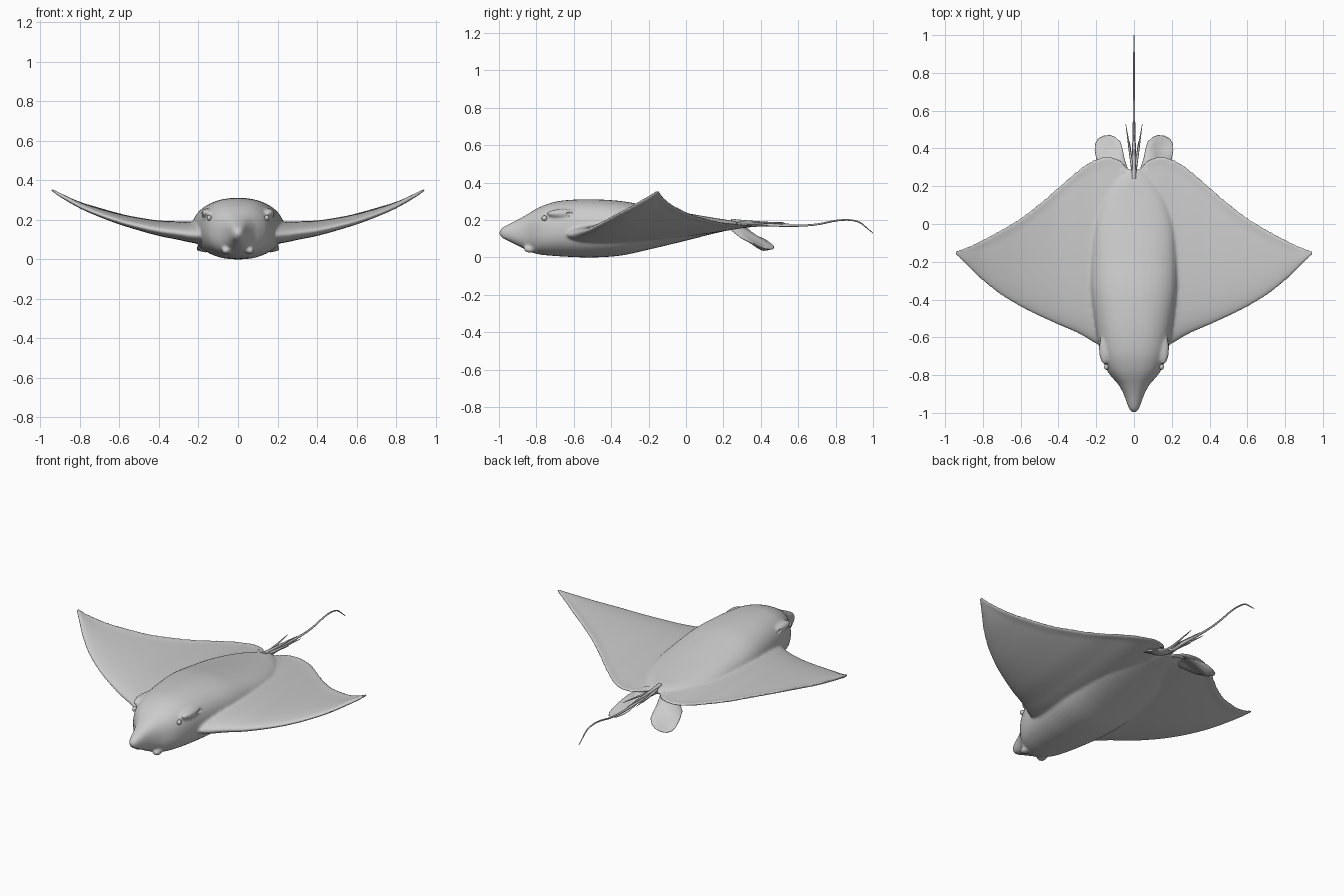
import bpy, bmesh, math
from mathutils import Vector

if "Cube" in bpy.data.objects:
    bpy.data.objects.remove(bpy.data.objects["Cube"])

grey = bpy.data.materials.new("ray_grey")
grey.diffuse_color = (0.6, 0.6, 0.6, 1)
grey.use_nodes = True
grey.node_tree.nodes["Principled BSDF"].inputs["Base Color"].default_value = grey.diffuse_color


def table_at(table, t):
    """Smooth interpolation of rows (key, values...) at key t."""
    n = len(table)
    t = max(table[0][0], min(table[-1][0], t))
    i = max(k for k in range(n - 1) if table[k][0] <= t)
    a, b = table[i], table[i + 1]
    p, q = table[max(i - 1, 0)], table[min(i + 2, n - 1)]
    h = b[0] - a[0]
    u = (t - a[0]) / h
    out = []
    for j in range(1, len(a)):
        ma = (b[j] - p[j]) / (b[0] - p[0]) * h
        mb = (q[j] - a[j]) / (q[0] - a[0]) * h
        out.append((2*u**3 - 3*u*u + 1) * a[j] + (u**3 - 2*u*u + u) * ma
                   + (3*u*u - 2*u**3) * b[j] + (u**3 - u*u) * mb)
    return out


def loft(bm, rings):
    """Skin a list of equal point rings and cap both ends."""
    vs = [[bm.verts.new(p) for p in r] for r in rings]
    n = len(vs[0])
    for a, b in zip(vs, vs[1:]):
        for i in range(n):
            bm.faces.new((a[i], a[(i + 1) % n], b[(i + 1) % n], b[i]))
    bm.faces.new(vs[0][::-1])
    bm.faces.new(vs[-1])


def make(name, bm):
    bmesh.ops.recalc_face_normals(bm, faces=bm.faces)
    for f in bm.faces:
        f.smooth = True
    me = bpy.data.meshes.new(name)
    bm.to_mesh(me)
    bm.free()
    me.materials.append(grey)
    ob = bpy.data.objects.new(name, me)
    bpy.context.collection.objects.link(ob)
    return ob


def ellipsoid(bm, centre, radii):
    r = bmesh.ops.create_uvsphere(bm, u_segments=20, v_segments=12, radius=1)
    for v in r["verts"]:
        v.co = Vector(centre) + Vector(a * b for a, b in zip(v.co, radii))


def tube(name, pts, mirror=False):
    """Tapered smooth tube through (x, y, z, radius) points."""
    cu = bpy.data.curves.new(name, "CURVE")
    cu.dimensions = "3D"
    cu.bevel_depth = 1
    cu.bevel_resolution = 2
    cu.resolution_u = 8
    cu.use_fill_caps = True
    sp = cu.splines.new("NURBS")
    sp.points.add(len(pts) - 1)
    for p, (x, y, z, r) in zip(sp.points, pts):
        p.co = (x, y, z, 1)
        p.radius = r
    sp.use_endpoint_u = True
    sp.order_u = 3
    cu.materials.append(grey)
    ob = bpy.data.objects.new(name, cu)
    bpy.context.collection.objects.link(ob)
    if mirror:
        ob.modifiers.new("mirror", "MIRROR")


# Head and trunk: y, half width, bottom z, top z
TRUNK = [(-1.0, .008, .122, .14), (-.985, .023, .105, .158), (-.95, .037, .088, .177),
         (-.90, .055, .063, .202), (-.85, .083, .038, .23), (-.81, .118, .022, .255),
         (-.77, .146, .014, .275), (-.70, .172, .008, .298), (-.62, .19, .003, .308),
         (-.50, .21, 0, .311), (-.35, .23, .01, .302), (-.20, .23, .042, .276),
         (0, .21, .09, .238), (.15, .15, .128, .212), (.24, .08, .148, .198),
         (.29, .03, .16, .185)]
bm = bmesh.new()
rings = []
for k in range(66):
    y = -1 + 1.29 * k / 65
    hw, lo, hi = table_at(TRUNK, y)
    e = 2 / 2.35
    ring = []
    for i in range(40):
        a = 2 * math.pi * i / 40
        c, s = math.cos(a), math.sin(a)
        ring.append((hw * math.copysign(abs(c)**e, c), y,
                     (lo + hi) / 2 + (hi - lo) / 2 * math.copysign(abs(s)**e, s)))
    rings.append(ring)
loft(bm, rings)

# Wings: x, leading y, trailing y, leading z, trailing z, thickness
WING = [(0, -.62, .28, .13, .175, .13), (.03, -.62, .295, .13, .172, .13),
        (.07, -.63, .34, .13, .17, .125), (.14, -.645, .36, .125, .168, .12),
        (.20, -.635, .348, .122, .167, .108), (.25, -.605, .322, .125, .17, .098),
        (.30, -.578, .285, .132, .175, .088), (.40, -.535, .198, .145, .185, .072),
        (.50, -.49, .112, .166, .205, .058), (.60, -.44, .035, .192, .228, .046),
        (.70, -.38, -.027, .226, .256, .037), (.80, -.302, -.08, .268, .287, .029),
        (.90, -.205, -.128, .324, .329, .021), (.948, -.16, -.143, .354, .354, .013)]
rings = []
for k in range(-60, 61):
    x = .948 * k / 60
    ly, ty, lz, tz, th = table_at(WING, abs(x))
    ring = []
    for i in range(48):
        a = 2 * math.pi * i / 48
        t = (1 - math.cos(a)) / 2
        foil = 5 * (.2969*t**.5 - .126*t - .3516*t*t + .2843*t**3 - .1036*t**4)
        h = max(foil * th, .0065 * min(1, 4 * abs(math.sin(a))))
        ring.append((x, ly + (ty - ly) * t,
                     lz + (tz - lz) * t + math.copysign(h, math.sin(a))))
    rings.append(ring)
loft(bm, rings)

# Brow ridges above the eyes and nostril lobes under the snout
for s in (-1, 1):
    ellipsoid(bm, (s * .155, -.66, .235), (.032, .085, .024))
    ellipsoid(bm, (s * .06, -.835, .045), (.024, .035, .02))
body = make("body_and_wings", bm)
m = body.modifiers.new("blend", "REMESH")
m.mode = "VOXEL"
m.voxel_size = .0072
m.use_smooth_shade = True
m = body.modifiers.new("soften", "SMOOTH")
m.factor = .5
m.iterations = 12

# Spiracle hollows behind the eyes
bm = bmesh.new()
for s in (-1, 1):
    ellipsoid(bm, (s * .19, -.615, .232), (.016, .034, .013))
cutter = make("spiracle_cutter", bm)
cutter.hide_render = True
cutter.hide_viewport = True
m = body.modifiers.new("spiracles", "BOOLEAN")
m.operation = "DIFFERENCE"
m.solver = "EXACT"
m.object = cutter

# Eyes
bm = bmesh.new()
for s in (-1, 1):
    ellipsoid(bm, (s * .146, -.757, .21), (.012, .015, .014))
make("eyes", bm)

# Pelvic fins: rounded, drooping lobes
OUTLINE = [(.02, .24), (.035, .30), (.05, .345), (.066, .40), (.075, .435), (.095, .46),
           (.125, .471), (.16, .468), (.19, .452), (.206, .425), (.208, .39),
           (.20, .345), (.18, .29), (.12, .24)]
OUTLINE[3:6] = [(.06, .395), (.072, .435), (.098, .46)]
bm = bmesh.new()
rings = []
for scale, dz in ((.97, -.002), (1, 0), (.97, .002), (.6, .007)):
    rings.append([(.125 + (x - .125) * scale, .36 + (y - .36) * scale,
                   .155 - .37 * (y - .28) - .35 * (x - .05) + dz) for x, y in OUTLINE])
rings.insert(0, [(x, y, z - .014) for x, y, z in rings[-1]])
loft(bm, rings)
make("pelvic_fins", bm).modifiers.new("mirror", "MIRROR")

# Whip tail with its stings and small side barbs
tube("tail", [(0, .20, .172, .022), (0, .30, .176, .016), (0, .42, .176, .009),
              (0, .56, .168, .006), (0, .70, .174, .005), (0, .82, .203, .0045),
              (0, .92, .198, .004), (0, .97, .155, .003), (0, 1.0, .13, .002)])
tube("tail_sting", [(0, .24, .195, .012), (0, .35, .188, .008), (0, .45, .186, .005),
                    (0, .55, .18, .001)])
tube("side_stings", [(.005, .27, .185, .008), (.02, .37, .182, .006),
                     (.033, .46, .186, .004), (.044, .53, .187, .001)], True)
tube("short_stings", [(.004, .27, .18, .007), (.012, .34, .175, .005),
                      (.024, .44, .172, .001)], True)
